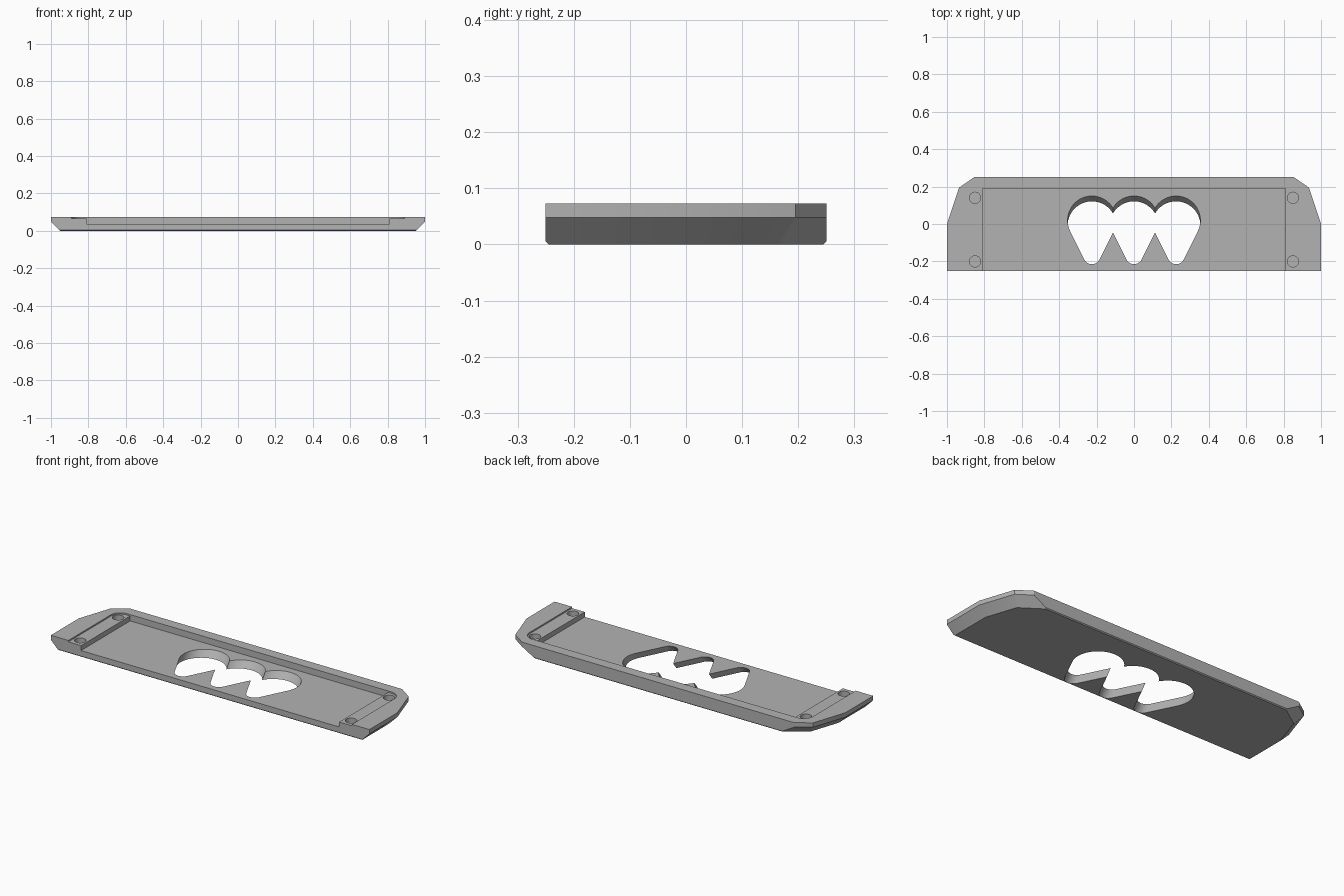
import bpy
import bmesh
from math import cos, sin, pi, acos
from mathutils import Vector

if "Cube" in bpy.data.objects:
    bpy.data.objects.remove(bpy.data.objects["Cube"])

HALF_X, HALF_Y, TOP = 1.0, 0.25, 0.073
FLOOR, LEDGE = 0.037, 0.065
BACK_WALL = 0.19

grey = bpy.data.materials.new("plain grey")
grey.use_nodes = True
grey.diffuse_color = (0.45, 0.45, 0.45, 1)
grey.node_tree.nodes["Principled BSDF"].inputs["Base Color"].default_value = grey.diffuse_color


def prism(name, outline, z0, z1, shear=0.0):
    """Extrude an outline (counter-clockwise) from z0 to z1, leaning along y."""
    bm = bmesh.new()
    low = [bm.verts.new((x, y + shear * (z0 - FLOOR), z0)) for x, y in outline]
    high = [bm.verts.new((x, y + shear * (z1 - FLOOR), z1)) for x, y in outline]
    bm.faces.new(low[::-1])
    bm.faces.new(high)
    n = len(low)
    for i in range(n):
        j = (i + 1) % n
        bm.faces.new((low[i], low[j], high[j], high[i]))
    mesh = bpy.data.meshes.new(name)
    bm.to_mesh(mesh)
    bm.free()
    mesh.materials.append(grey)
    obj = bpy.data.objects.new(name, mesh)
    bpy.context.scene.collection.objects.link(obj)
    return obj


def arc(cx, cy, r, a0, a1, n):
    return [(cx + r * cos(a0 + (a1 - a0) * i / n), cy + r * sin(a0 + (a1 - a0) * i / n))
            for i in range(n + 1)]


def mirrored(half):
    """Complete a right-hand half outline across x = 0."""
    return half + [(-x, y) for x, y in reversed(half)]


def cut(obj, cutter):
    cutter.hide_render = True
    mod = obj.modifiers.new(cutter.name, 'BOOLEAN')
    mod.operation = 'DIFFERENCE'
    mod.solver = 'EXACT'
    mod.object = cutter
    cutters.append(cutter)


cutters = []

# Plate body with clipped back corners
half = [(HALF_X, -HALF_Y), (HALF_X, 0.0), (0.935, 0.195), (0.855, HALF_Y)]
outline = mirrored(half)
plate = prism("plate", outline, 0, TOP)

# Underside bevels: deep around the ends, fine along front and back
bm = bmesh.new()
bm.from_mesh(plate.data)
for i, (x, y) in enumerate(outline):
    x2, y2 = outline[(i + 1) % len(outline)]
    out = Vector((y2 - y, x - x2, 0)).normalized()
    height = 0.005 if abs(out.y) > 0.99 else 0.048
    bisected = bmesh.ops.bisect_plane(
        bm, geom=bm.verts[:] + bm.edges[:] + bm.faces[:],
        plane_co=(x, y, height), plane_no=out - Vector((0, 0, 1)), clear_outer=True)
    rim = [e for e in bisected["geom_cut"] if isinstance(e, bmesh.types.BMEdge)]
    bmesh.ops.holes_fill(bm, edges=[e for e in rim if e.is_boundary])
bmesh.ops.recalc_face_normals(bm, faces=bm.faces[:])
bm.to_mesh(plate.data)
bm.free()

# Shallow ledge with rounded back corners, open at the front
r = 0.06
ledge = [(0.89, -0.3)] + arc(0.89 - r, BACK_WALL - r, r, 0, pi / 2, 12)
cut(plate, prism("ledge_cutter", mirrored(ledge), LEDGE, 0.1))

# Deep tray between the ledges
tray = [(0.81, -0.3), (0.81, BACK_WALL)]
cut(plate, prism("tray_cutter", mirrored(tray), FLOOR, 0.1))

# Blind round sockets in the ledges
for x in (-0.85, 0.85):
    for y in (-0.2, 0.14):
        cut(plate, prism("socket_cutter", arc(x, y, 0.03, 0, 2 * pi, 32)[:-1], FLOOR, 0.09))

# Three overlapping leaning teardrop openings
big, small, cy_big, cy_small = 0.13, 0.045, 0.02, -0.17
tilt = pi / 2 - acos((big - small) / (cy_big - cy_small))
for x in (-0.225, 0, 0.225):
    drop = arc(x, cy_big, big, -tilt, pi + tilt, 40)
    drop += arc(x, cy_small, small, pi + tilt, 2 * pi - tilt, 14)
    cut(plate, prism("teardrop_cutter", drop, -0.02, 0.06, shear=0.78))

# Bake the cuts and drop the helpers
bpy.context.view_layer.update()
baked = bpy.data.meshes.new_from_object(
    plate.evaluated_get(bpy.context.evaluated_depsgraph_get()))
plate.modifiers.clear()
plate.data = baked
for c in cutters:
    bpy.data.objects.remove(c)

bpy.context.view_layer.objects.active = plate
plate.select_set(True)
bpy.ops.object.shade_smooth_by_angle(angle=0.4)
